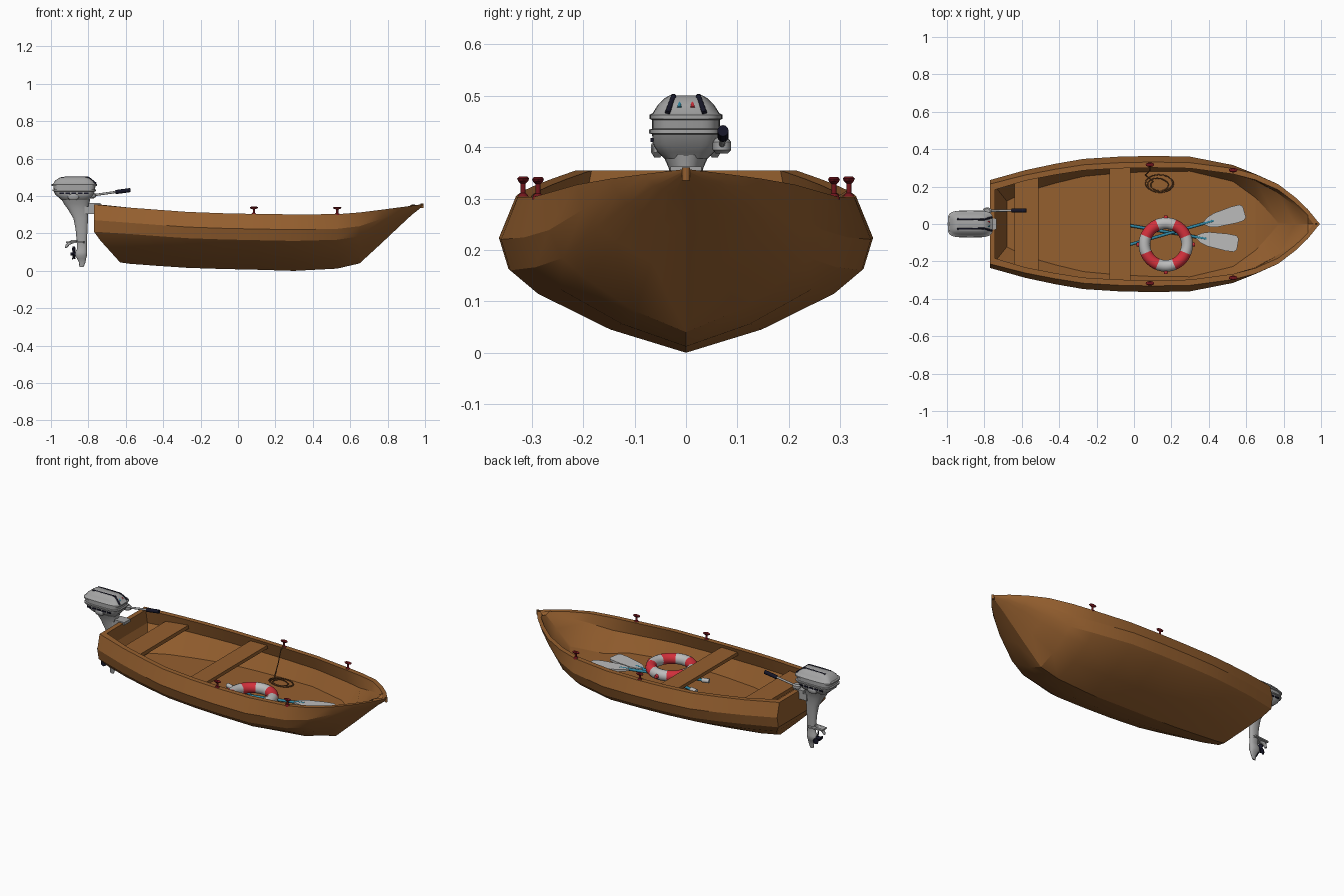
import bpy, bmesh, math
from mathutils import Vector

if "Cube" in bpy.data.objects:
    bpy.data.objects.remove(bpy.data.objects["Cube"])

def mat(name, r, g, b):
    m = bpy.data.materials.new(name)
    m.diffuse_color = (r, g, b, 1)
    m.use_nodes = True
    m.node_tree.nodes["Principled BSDF"].inputs["Base Color"].default_value = m.diffuse_color
    return m

WOOD = mat("brown wood", .30, .115, .028)
GREY = mat("motor grey", .37, .37, .37)
PALE = mat("pale grey", .50, .50, .50)
RED = mat("bright red", .65, .03, .045)
MAROON = mat("dark red", .17, .008, .012)
NAVY = mat("near black", .008, .008, .02)
BLUE = mat("oar blue", .03, .24, .36)
ROPE = mat("rope brown", .15, .06, .018)

def make(name, verts, faces, mats, smooth=35, mirror=False):
    me = bpy.data.meshes.new(name)
    me.from_pydata([tuple(v) for v in verts], [], faces)
    bm = bmesh.new()
    bm.from_mesh(me)
    if mirror:
        geo = bm.verts[:] + bm.edges[:] + bm.faces[:]
        dup = bmesh.ops.duplicate(bm, geom=geo)["geom"]
        for v in dup:
            if isinstance(v, bmesh.types.BMVert):
                v.co.y *= -1
    bmesh.ops.remove_doubles(bm, verts=bm.verts, dist=1e-5)
    bmesh.ops.recalc_face_normals(bm, faces=bm.faces)
    bm.to_mesh(me)
    bm.free()
    for m in mats if isinstance(mats, list) else [mats]:
        me.materials.append(m)
    ob = bpy.data.objects.new(name, me)
    bpy.context.collection.objects.link(ob)
    bpy.ops.object.select_all(action='DESELECT')
    ob.select_set(True)
    bpy.context.view_layer.objects.active = ob
    bpy.ops.object.shade_smooth_by_angle(angle=math.radians(smooth))
    return ob

def rings(name, loops, m, smooth=35):
    """Skin a stack of equal loops and cap both ends."""
    n = len(loops[0])
    v = [p for l in loops for p in l]
    f = [(i*n+j, i*n+(j+1) % n, (i+1)*n+(j+1) % n, (i+1)*n+j)
         for i in range(len(loops)-1) for j in range(n)]
    f += [tuple(range(n)), tuple(range(len(v)-n, len(v)))]
    return make(name, v, f, m, smooth)

def loft(name, levels, m, power=.6, n=28, yc=0):
    """Rounded horizontal sections, each (z, x0, x1, half width)."""
    se = lambda c: math.copysign(abs(c)**power, c)
    ang = [2*math.pi*j/n for j in range(n)]
    return rings(name, [[((a+b)/2+(b-a)/2*se(math.cos(t)), yc+h*se(math.sin(t)), z)
                         for t in ang] for z, a, b, h in levels], m)

def rod(name, p, q, r, m, r2=None, n=12):
    p, q = Vector(p), Vector(q)
    rot = (q-p).to_track_quat('Z', 'Y')
    return rings(name, [[c+rot @ Vector((rr*math.cos(2*math.pi*j/n), rr*math.sin(2*math.pi*j/n), 0))
                         for j in range(n)] for c, rr in ((p, r), (q, r if r2 is None else r2))], m)

def prism(name, pts, z0, z1, m):
    return rings(name, [[(x, y, z) for x, y in pts] for z in (z0, z1)], m, 20)

def box(name, x0, x1, y0, y1, z0, z1, m):
    return prism(name, [(x0, y0), (x1, y0), (x1, y1), (x0, y1)], z0, z1, m)

# --- hull: stations of (x, half width, keel z, gunwale z, bow flare)
ST = [(-.77, .235, .045, .355, 0), (-.58, .288, .038, .338, 0), (-.42, .322, .026, .326, 0),
      (-.27, .348, .016, .315, 0), (-.08, .360, .010, .308, 0), (.1, .364, .006, .304, 0),
      (.3, .360, 0, .302, 0), (.53, .320, .012, .303, .2), (.65, .278, .04, .312, .5),
      (.77, .215, .15, .327, .9), (.86, .145, .235, .339, 1), (.93, .078, .30, .348, 1),
      (.99, .004, .347, .357, 1)]
T = [0, .15, .38, .53, .73, 1]
MID = [0, .41, .80, .95, 1, .91]
BOW = [0, .30, .60, .78, .92, 1]
verts, faces, outer, inner = [], [], [], []

def add(*p):
    verts.append(p)
    return len(verts)-1

for i, (x, w, zk, zg, b) in enumerate(ST):
    zs = [zk+(zg-zk)*t for t in T]
    ys = [w*(m*(1-b)+f*b) for m, f in zip(MID, BOW)]
    xs = [max(-.77, -.63-.14*(z-.045)/.155) if i == 0 else x for z in zs]
    outer.append([add(*p) for p in zip(xs, ys, zs)])
    # inside: rim, knee, floor edge, floor centre
    zf = max(.135, zk+.045)
    for k in range(5):
        if zs[k] <= zf <= zs[k+1]:
            yf = ys[k]+(ys[k+1]-ys[k])*(zf-zs[k])/(zs[k+1]-zs[k])-.03
    yf = max(0, min(yf, .27*(.78-x)/.25))
    xi = [-.742, -.742, -.68, -.68] if i == 0 else [x]*4
    if i == len(ST)-1:
        pts = [(.962, 0, .352), (.96, 0, .345), (.95, 0, .335), (.95, 0, .335)]
    else:
        pts = [(xi[0], ys[5]-.03, zg), (xi[1], max(ys[4]-.035, 0), max(zs[4], zf+.01)),
               (xi[2], yf, zf), (xi[3], 0, zf)]
    inner.append([add(*p) for p in pts])
for i in range(len(ST)-1):
    for rows in (outer, inner):
        for k in range(len(rows[0])-1):
            faces.append((rows[i][k], rows[i+1][k], rows[i+1][k+1], rows[i][k+1]))
    faces.append((outer[i][5], outer[i+1][5], inner[i+1][0], inner[i][0]))
# transom skins and top
oc = [outer[0][0]] + [add(verts[v][0], 0, verts[v][2]) for v in outer[0][1:]]
ic = [add(verts[v][0], 0, verts[v][2]) for v in inner[0][:2]] + [inner[0][3]]
faces.append((oc[0], outer[0][1], oc[1]))
faces += [(oc[k], outer[0][k], outer[0][k+1], oc[k+1]) for k in range(1, 5)]
faces += [(ic[0], inner[0][0], inner[0][1], ic[1]), (ic[1], inner[0][1], inner[0][2], ic[2]),
          (oc[5], outer[0][5], inner[0][0], ic[0])]
make("hull", verts, faces, WOOD, 22, True)
rod("stem_head", (.985, 0, .335), (.985, 0, .360), .008, WOOD)

# --- seats
prism("middle_seat", [(-.13, -.318), (-.02, -.322), (-.02, .322), (-.13, .318)], .268, .288, WOOD)
prism("rear_seat", [(-.64, -.235), (-.51, -.262), (-.51, .262), (-.64, .235)], .275, .297, WOOD)

# --- mooring posts on the rim
for x, y, z in ((.085, .317, .303), (.53, .288, .302)):
    for s in (1, -1):
        loft("mooring_post", [(z-.004, x-.014, x+.014, .012), (z+.003, x-.012, x+.012, .010),
             (z+.008, x-.006, x+.006, .005), (z+.026, x-.006, x+.006, .005),
             (z+.031, x-.02, x+.02, .010), (z+.036, x-.023, x+.023, .012),
             (z+.040, x-.016, x+.016, .008)], MAROON, 1, 14, s*y)

# --- life ring, white bands on the four axes
NU, NV, R, r = 64, 14, .114, .031
cx, cy, cz = .17, -.11, .192
rv = [(cx+(R+r*math.cos(b))*math.cos(a), cy+(R+r*math.cos(b))*math.sin(a), cz+r*math.sin(b))
      for a in [2*math.pi*i/NU for i in range(NU)] for b in [2*math.pi*j/NV for j in range(NV)]]
rf = [(i*NV+j, (i+1) % NU*NV+j, (i+1) % NU*NV+(j+1) % NV, i*NV+(j+1) % NV)
      for i in range(NU) for j in range(NV)]
ring = make("life_ring", rv, rf, [RED, PALE], 60)
for p in ring.data.polygons:
    a = math.degrees(math.atan2(p.center.y-cy, p.center.x-cx))
    p.material_index = int(abs((a+45) % 90-45) < 20)
for k in range(4):
    a = k*math.pi/2
    d = Vector((math.cos(a), math.sin(a), 0))
    rod("ring_lug", Vector((cx, cy, cz))+d*.135, Vector((cx, cy, cz))+d*.156, .014, RED, .009)

# --- oars
def oar(x0, y0, x1, y1, z):
    a, b = Vector((x0, y0, z)), Vector((x1, y1, z))
    d = (b-a).normalized()
    s = Vector((-d.y, d.x, 0))
    rod("oar_shaft", a, b-d*.17, .008, BLUE)
    rod("oar_grip", a-d*.03, a+d*.01, .013, PALE)
    half = [(-.225, .008), (-.20, .026), (-.16, .038), (-.06, .046), (-.015, .044), (0, .03)]
    out = half + [(u, -w) for u, w in reversed(half)]
    pts = [b+d*u+s*w for u, w in out]
    prism("oar_blade", [(p.x, p.y) for p in pts], z-.006, z+.006, PALE)

oar(-.04, -.115, .59, .065, .168)
oar(-.04, -.005, .555, -.108, .152)

# --- rope: from the rim post to a loose coil on the floor
pts = [(.085, .317, .315), (.085, .285, .295), (.075, .275, .22), (.06, .262, .14)]
for i in range(45):
    t = i*.38
    q = .035+.035*abs(math.sin(i*.11))
    pts.append((.135+q*1.1*math.cos(t+2.6), .215+q*.7*math.sin(t+2.6), .142))
cu = bpy.data.curves.new("rope", 'CURVE')
cu.dimensions = '3D'
cu.bevel_depth = .003
cu.bevel_resolution = 1
sp = cu.splines.new('POLY')
sp.points.add(len(pts)-1)
for p, c in zip(sp.points, pts):
    p.co = (*c, 1)
cu.materials.append(ROPE)
bpy.context.collection.objects.link(bpy.data.objects.new("rope", cu))

# --- outboard motor: cowl, leg, bracket
loft("motor_cowl", [(.378, -.945, -.80, .042), (.39, -.955, -.79, .055), (.405, -.975, -.775, .064),
     (.425, -.985, -.765, .066), (.427, -.992, -.758, .072), (.434, -.992, -.758, .072),
     (.436, -.985, -.765, .066), (.453, -.987, -.762, .066), (.455, -.996, -.754, .071),
     (.463, -.996, -.754, .071), (.466, -.988, -.762, .065), (.482, -.978, -.775, .055),
     (.495, -.96, -.79, .042), (.501, -.945, -.805, .032)], GREY, .45, 36)
loft("motor_leg", [(.385, -.945, -.79, .045), (.36, -.932, -.795, .034), (.33, -.91, -.80, .026),
     (.28, -.88, -.802, .021), (.22, -.868, -.805, .018), (.15, -.862, -.808, .016),
     (.115, -.862, -.808, .015), (.10, -.872, -.806, .02), (.08, -.872, -.808, .02),
     (.065, -.86, -.812, .012), (.045, -.85, -.816, .006), (.02, -.848, -.826, .004)], GREY, .9, 20)
prism("spray_plate", [(-.92, -.022), (-.83, -.03), (-.81, 0), (-.83, .03), (-.92, .022)], .148, .156, GREY)
loft("plate_tail", [(.122, -.925, -.915, .006), (.14, -.922, -.90, .01), (.155, -.905, -.86, .012),
     (.165, -.89, -.85, .01)], GREY, .8, 14)
box("transom_bracket", -.82, -.765, -.026, .026, .305, .345, GREY)
box("bracket_clamp", -.80, -.735, -.03, .03, .345, .362, GREY)

# --- propeller
rod("propeller_hub", (-.87, 0, .09), (-.895, 0, .09), .013, NAVY, .007)
for k in range(3):
    a = math.pi/2+k*2*math.pi/3
    e, t = Vector((0, math.cos(a), math.sin(a))), Vector((0, -math.sin(a), math.cos(a)))
    c = Vector((-.88, 0, .09))
    quad = [c+e*u+t*w+Vector((w*.5, 0, 0)) for u, w in
            ((.008, -.007), (.028, -.017), (.04, -.006), (.04, .008), (.026, .017), (.008, .007))]
    rings("propeller_blade", [quad, [p+Vector((.004, 0, 0)) for p in quad]], NAVY)

# --- tiller handle and pull knob
rod("tiller_arm", (-.79, .07, .402), (-.645, .072, .423), .006, GREY)
rod("tiller_grip", (-.655, .072, .421), (-.575, .072, .432), .011, NAVY)
loft("tiller_joint", [(.388, -.80, -.77, .012), (.395, -.81, -.76, .018), (.41, -.81, -.76, .018),
     (.418, -.80, -.77, .012)], GREY, .9, 16, .07)

# --- cowl details: vents, stripes and small lights
for s in (1, -1):
    for k in range(5):
        x = -.955+k*.033
        box("side_vent", x, x+.024, s*.066-.003, s*.066+.003, .410, .418, NAVY)
    rod("top_stripe", (-.945, s*.026, .498), (-.80, s*.024, .499), .005, NAVY)
    rod("front_stripe", (-.80, s*.024, .499), (-.76, s*.036, .467), .005, NAVY)
    rod("cowl_light", (-.79, s*.012, .488), (-.772, s*.013, .476), .0045, RED if s > 0 else BLUE)
    loft("cowl_latch", [(.38, -.90, -.86, .006), (.39, -.91, -.85, .012), (.405, -.91, -.85, .012),
         (.415, -.90, -.86, .006)], GREY, .8, 14, s*.056)
